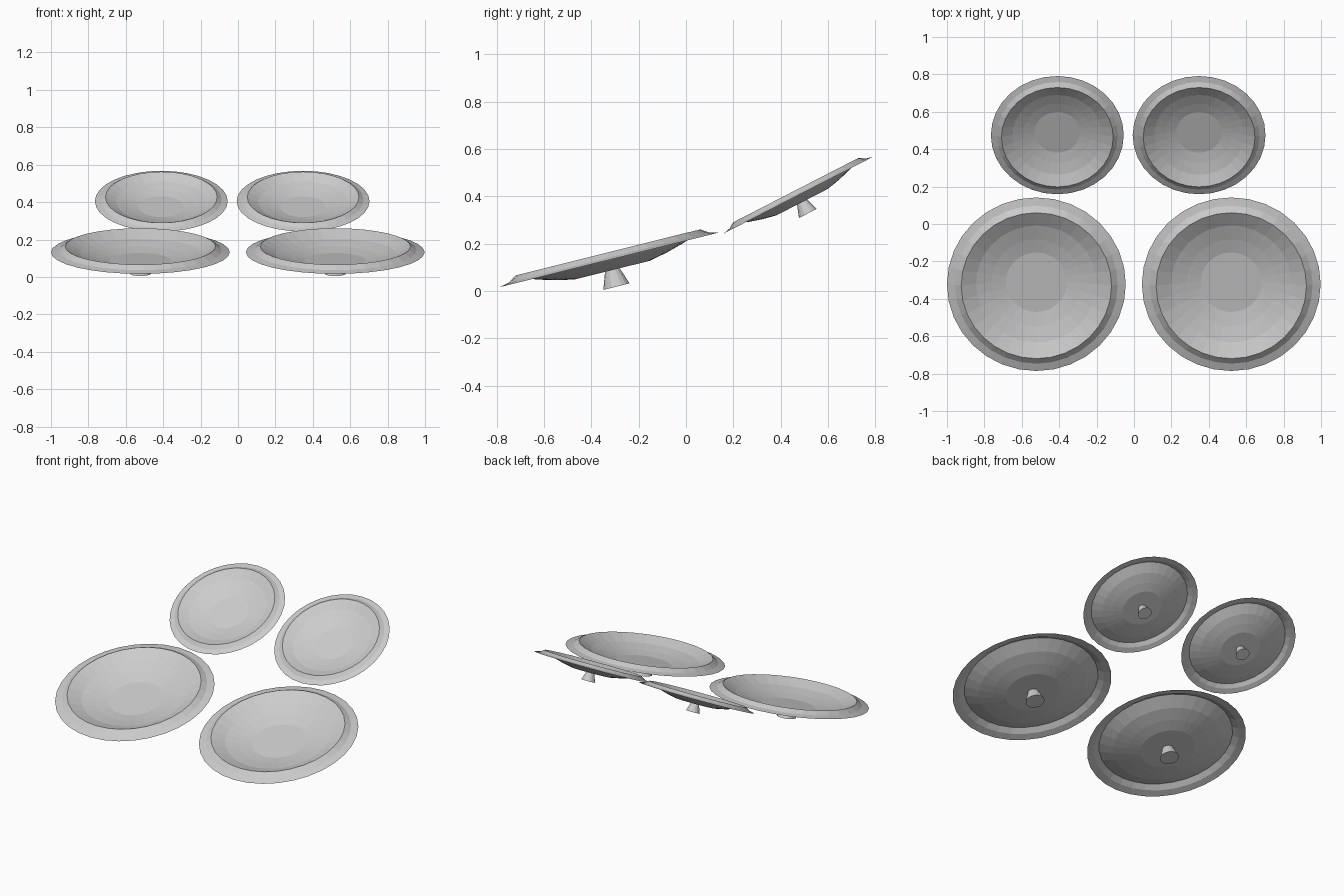
import bpy, bmesh, math
from mathutils import Matrix

if "Cube" in bpy.data.objects:
    bpy.data.objects.remove(bpy.data.objects["Cube"])

SIDES = 32
grey = bpy.data.materials.new("light_grey")
grey.diffuse_color = (0.6, 0.6, 0.6, 1)
grey.use_nodes = True
grey.node_tree.nodes["Principled BSDF"].inputs["Base Color"].default_value = grey.diffuse_color

# profiles as (radius, height) for the large size
DISH = [(0.478, 0.0), (0.435, 0.010), (0.402, 0.032), (0.322, -0.006),
        (0.24, -0.029), (0.164, -0.045)]
STEM = [(0.032, -0.045), (0.057, -0.117)]


def lathe(name, profile, matrix, sides):
    """Spin a profile around local z and cap its last ring."""
    bm = bmesh.new()
    rings = []
    for r, z in profile:
        rings.append([bm.verts.new((r * math.cos(2 * math.pi * i / sides),
                                    r * math.sin(2 * math.pi * i / sides), z))
                      for i in range(sides)])
    for a, b in zip(rings, rings[1:]):
        for i in range(sides):
            j = (i + 1) % sides
            bm.faces.new((a[i], a[j], b[j], b[i]))
    bm.faces.new(rings[-1])
    if profile is STEM:
        bmesh.ops.recalc_face_normals(bm, faces=bm.faces)
    me = bpy.data.meshes.new(name)
    bm.to_mesh(me)
    bm.free()
    me.materials.append(grey)
    ob = bpy.data.objects.new(name, me)
    ob.matrix_world = matrix
    bpy.context.collection.objects.link(ob)


def cymbal_dish(label, x, y, z, tilt, scale):
    """One tilted dish with a flared stem beneath it."""
    m = (Matrix.Translation((x, y, z))
         @ Matrix.Rotation(math.radians(tilt), 4, 'X')
         @ Matrix.Scale(scale, 4))
    lathe(label + "_dish", DISH, m, SIDES)
    lathe(label + "_stem", STEM, m, SIDES // 2)


# two large dishes in front, two small steeper ones behind
cymbal_dish("front_left", -0.522, -0.322, 0.132, 14, 1.0)
cymbal_dish("front_right", 0.520, -0.322, 0.132, 14, 1.0)
cymbal_dish("back_left", -0.41, 0.475, 0.405, 27.2, 0.743)
cymbal_dish("back_right", 0.348, 0.475, 0.405, 27.2, 0.743)
